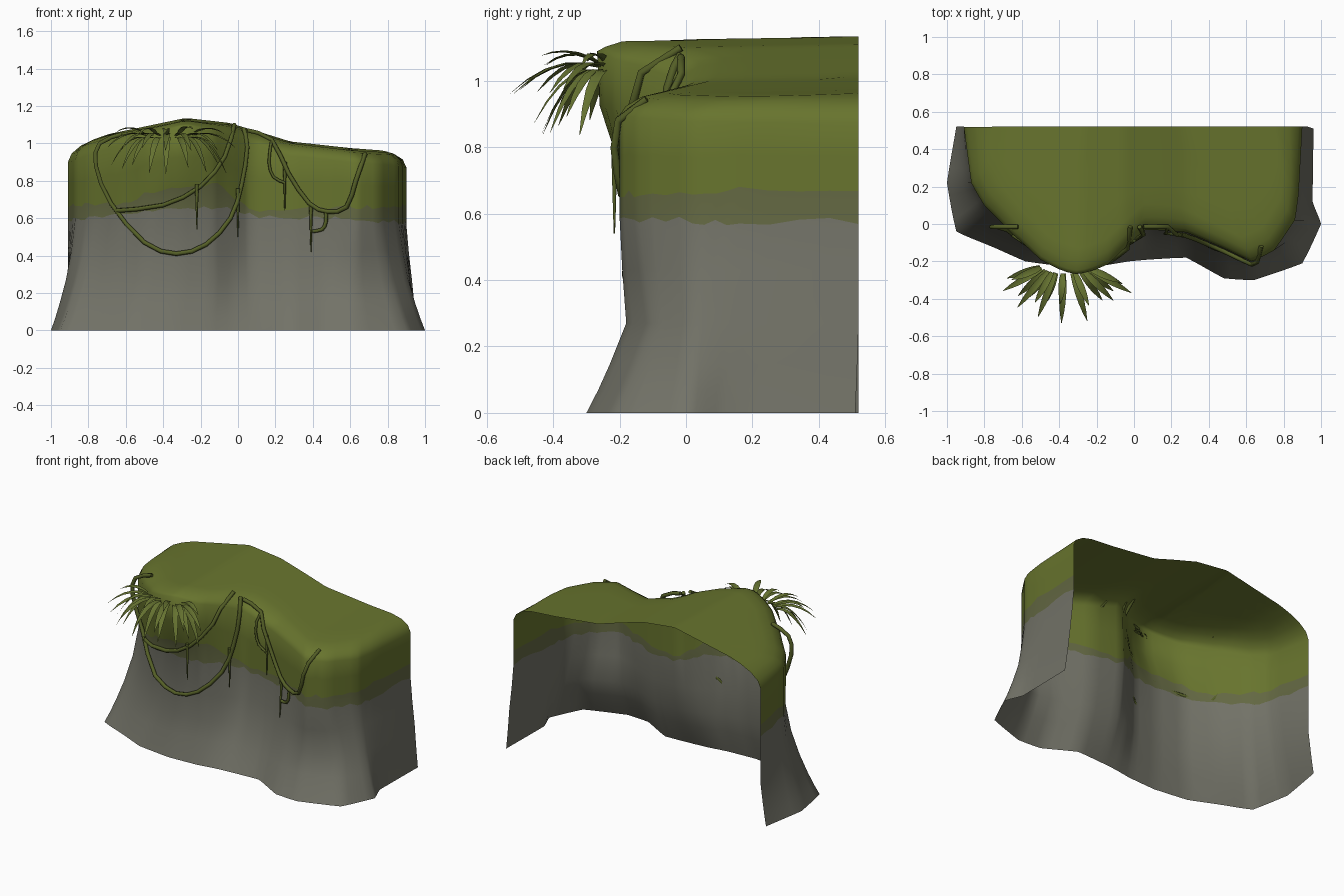
import bpy, bmesh, math, random
from mathutils import Vector
from mathutils.bvhtree import BVHTree

if "Cube" in bpy.data.objects:
    bpy.data.objects.remove(bpy.data.objects["Cube"])
random.seed(4)

def material(name, rgb):
    m = bpy.data.materials.new(name)
    m.diffuse_color = (*rgb, 1)
    m.use_nodes = True
    m.node_tree.nodes["Principled BSDF"].inputs["Base Color"].default_value = m.diffuse_color
    return m

ROCK = material("grey rock", (0.17, 0.17, 0.137))
EDGE = material("thin moss", (0.125, 0.138, 0.055))
MOSS = material("green moss", (0.137, 0.175, 0.027))
VINE = material("vine green", (0.09, 0.115, 0.02))
LEAF = material("leaf green", (0.13, 0.168, 0.03))

# Cliff outlines per column, left-back round the front to right-back: base xy, middle xy, upper xy
COLS = [(-.95, .52, -.91, .52, -.91, .52), (-1, .22, -.92, .22, -.87, .22),
        (-.95, -.04, -.86, .04, -.8, .1), (-.75, -.125, -.68, -.06, -.65, -.04),
        (-.58, -.2, -.5, -.14, -.5, -.135), (-.35, -.23, -.31, -.165, -.31, -.17),
        (-.15, -.22, -.13, -.15, -.14, -.16), (-.03, -.2, -.03, -.1, -.03, -.09),
        (.08, -.19, .07, -.07, .06, -.025), (.28, -.18, .28, -.08, .28, -.045),
        (.48, -.29, .47, -.16, .48, -.13), (.64, -.3, .62, -.18, .63, -.2),
        (.9, -.21, .81, -.1, .75, -.14), (1, 0, .91, .02, .86, .02),
        (.955, .12, .92, .14, .88, .16), (.96, .51, .93, .52, .9, .52)]
TOP = [(-.92, .97), (-.69, 1.05), (-.28, 1.136), (-.05, 1.11), (.12, 1.06),
       (.28, 1.01), (.6, .975), (.8, .96), (.92, .945)]
GREEN = [(-.9, .67), (-.6, .68), (-.5, .73), (-.3, .765), (-.1, .79), (0, .69),
         (.1, .64), (.4, .65), (.7, .66), (.9, .67)]
STRIP = [(-.9, .59), (-.6, .62), (-.3, .65), (-.1, .66), (.1, .61), (.5, .6), (.9, .575)]

def interp(table, x):
    if x <= table[0][0]:
        return table[0][1]
    for (x0, a), (x1, b) in zip(table, table[1:]):
        if x <= x1:
            return a + (b - a) * (x - x0) / (x1 - x0)
    return table[-1][1]

def spline(pts, n, round_=1.0):
    """Resample tuples: blend of straight and Catmull-Rom."""
    out = []
    for i in range(len(pts) - 1):
        p = [pts[max(0, min(len(pts) - 1, i + k))] for k in (-1, 0, 1, 2)]
        for s in range(n):
            t = s / n
            out.append(tuple(round_ * .5 * (2 * b + (c - a) * t + (2 * a - 5 * b + 4 * c - d) * t * t
                                            + (3 * b - a - 3 * c + d) * t ** 3)
                             + (1 - round_) * (b + (c - b) * t) for a, b, c, d in zip(*p)))
    return out + [pts[-1]]

def add_mesh(name, bm, mats):
    me = bpy.data.meshes.new(name)
    bm.to_mesh(me)
    ob = bpy.data.objects.new(name, me)
    bpy.context.collection.objects.link(ob)
    for m in mats:
        me.materials.append(m)
    for p in me.polygons:
        p.use_smooth = True
    return ob

# Cliff shell: wall rows, rounded rim, then top rows running to the open back
cols = spline(COLS, 4, .15)
bm = bmesh.new()
grid = []
for i, c in enumerate(cols):
    B, M, T = Vector(c[0:2]), Vector(c[2:4]), Vector(c[4:6])
    x = T.x
    bulge = math.exp(-((x + .32) / .24) ** 2)            # moss bulge on the left
    rim = interp(TOP, x) - .075 + .035 * bulge
    s = interp(STRIP, x) + random.uniform(-.012, .012)
    g = interp(GREEN, x) + random.uniform(-.012, .012)
    pts = [(B, 0), (B.lerp(M, .3), .07), (B.lerp(M, .6), .15), (M, .27),
           (M.lerp(T, .6), .43), (T, s)]
    for z in (g, (g + rim) / 2, rim):
        pts.append((T + Vector((0, -.098 * bulge * min(1, (z - s) / .3))), z))
    edge = pts[-1][0]
    back = Vector((-.72 + 1.44 * i / (len(cols) - 1), .52))
    d = back - edge
    for inset, drop in ((.02, .035 - .02 * bulge), (.07, .01 - .01 * bulge), (.14, 0)):
        q = edge + d * min(inset / d.length, .8)
        pts.append((q, interp(TOP, q.x) - drop - .02 * (.52 - q.y)))
    q0 = pts[-1][0]
    for t in (.25, .5, .75, 1):
        q = q0.lerp(back, t)
        pts.append((q, interp(TOP, q.x) - .02 * (.52 - q.y)))
    grid.append([bm.verts.new((p.x, p.y, z)) for p, z in pts])
for a, b in zip(grid, grid[1:]):
    for j in range(len(a) - 1):
        f = bm.faces.new((a[j], b[j], b[j + 1], a[j + 1]))
        f.material_index = 0 if j < 5 else 1 if j == 5 else 2
bm.normal_update()
tree = BVHTree.FromBMesh(bm)
add_mesh("mossy_cliff", bm, [ROCK, EDGE, MOSS])
bm.free()

def on_wall(x, z, gap):
    """Point just in front of the cliff at a front-view position."""
    hit = tree.ray_cast(Vector((x, -2, z)), Vector((0, 1, 0)))[0]
    return Vector((x, min(hit.y - gap, -.015) if hit else -.015, z))

def vine(name, pts, r=.0125, gap=.016, taper=False):
    path = [on_wall(x, z, gap) for x, z in spline(pts, 2)]
    if taper:                                            # free-hanging strand drops straight
        for p in path:
            p.y = min(path[0].y, p.y)
    cu = bpy.data.curves.new(name, 'CURVE')
    cu.dimensions = '3D'
    cu.bevel_depth, cu.bevel_resolution, cu.use_fill_caps = r, 1, True
    sp = cu.splines.new('POLY')
    sp.points.add(len(path) - 1)
    for i, p in enumerate(path):
        sp.points[i].co = (*p, 1)
        sp.points[i].radius = 1 - .8 * i / (len(path) - 1) if taper else 1
    cu.materials.append(VINE)
    ob = bpy.data.objects.new(name, cu)
    bpy.context.collection.objects.link(ob)
    bpy.ops.object.select_all(action='DESELECT')
    ob.select_set(True)
    bpy.context.view_layer.objects.active = ob
    bpy.ops.object.convert(target='MESH')

# Looping vines and hanging strands, as front-view x, z
vine("long_vine_loop", [(-.62, 1.05), (-.74, 1.0), (-.76, .88), (-.68, .68), (-.5, .47), (-.33, .41),
                        (-.17, .46), (-.04, .6), (.02, .78), (.05, .98), (.03, 1.08)])
vine("short_vine_loop", [(-.02, 1.1), (-.07, .93), (-.2, .77), (-.4, .67), (-.65, .64)])
vine("right_vine_loop", [(.05, 1.07), (.18, 1.02), (.27, .84), (.38, .68), (.48, .635),
                         (.58, .66), (.63, .8), (.68, .945)])
vine("small_vine_loop", [(.18, 1.02), (.165, .9), (.19, .82), (.25, .79)], .008)
vine("vine_hook", [(.47, .64), (.47, .58), (.45, .54), (.4, .53)], .01)
for i, (x, top, low) in enumerate([(-.22, .78, .54), (0, .76, .5), (.25, .9, .64), (.39, .67, .42)]):
    vine(f"hanging_strand_{i + 1}", [(x, top), (x, (top + low) / 2), (x, low)], .011, .014, True)

# Fern tuft: arched, pointed leaves in tiers
bm = bmesh.new()
def leaf(root, az, length, lift, drop, width):
    out = Vector((math.cos(az), math.sin(az), 0))
    side = Vector((-out.y, out.x, 0))
    rows = []
    for k in range(6):
        t = k / 5
        p = root + out * length * t + Vector((0, 0, lift * t - drop * t * t))
        w = width * (.35 + 1.6 * t) * (1 - t) + .001
        rows.append([bm.verts.new(p + side * w * s + Vector((0, 0, abs(s) * w * .35))) for s in (-1, 0, 1)])
    for a, b in zip(rows, rows[1:]):
        for j in (0, 1):
            bm.faces.new((a[j], b[j], b[j + 1], a[j + 1]))

for count, length, lift, drop, z in ((9, .19, .03, .2, 1.03), (7, .25, .08, .14, 1.04), (5, .18, .11, .1, 1.05)):
    for i in range(count):
        az = math.radians(194 + 152 * (i + random.uniform(.25, .75)) / count)
        root = Vector((-.37 + .14 * math.cos(az), -.215 + .05 * math.sin(az), z))
        leaf(root, az, length * random.uniform(.9, 1.08), lift, drop * random.uniform(.8, 1.15), .03)
add_mesh("fern_tuft", bm, [LEAF])
bm.free()
